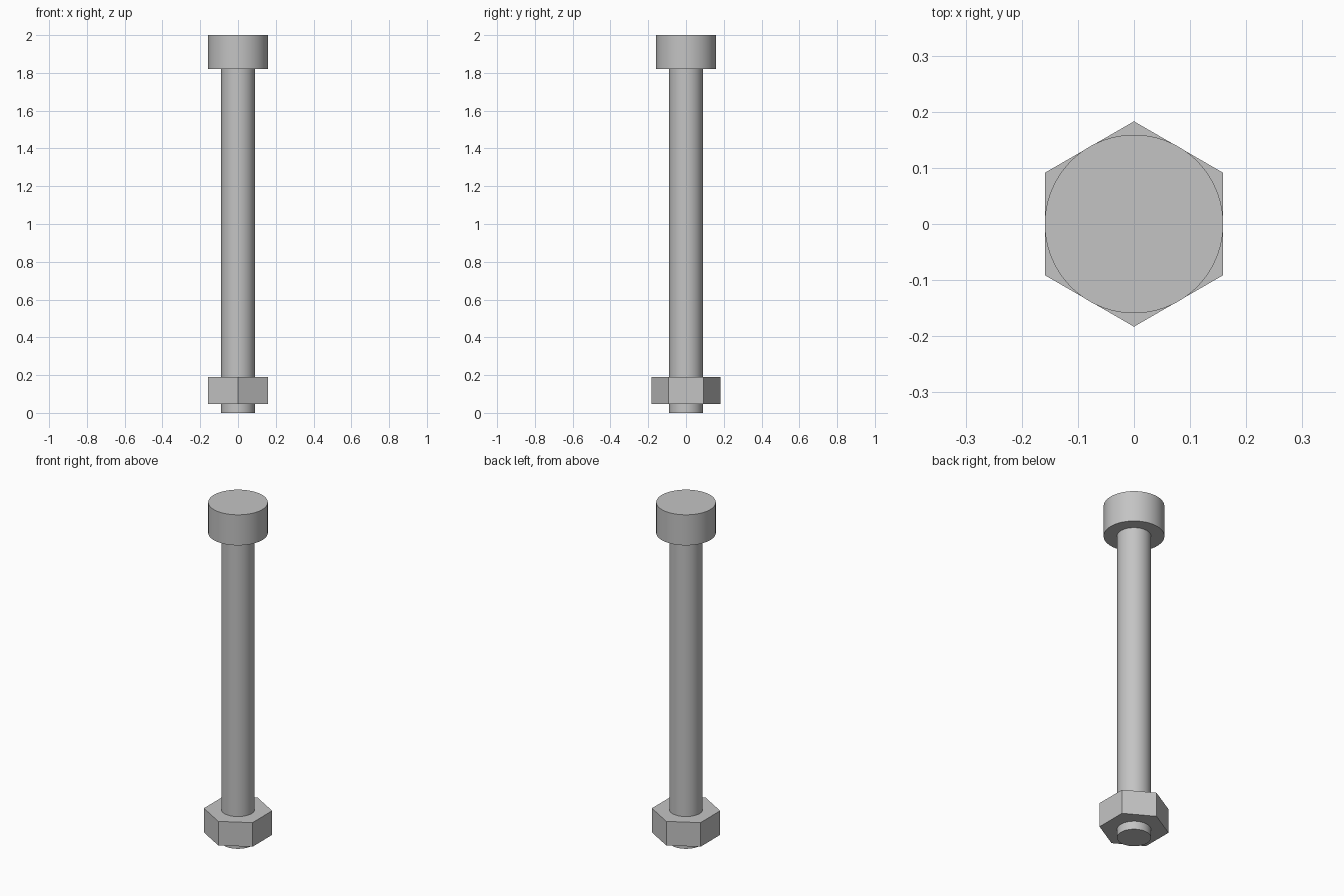
import bpy
import math

cube = bpy.data.objects.get("Cube")
if cube:
    bpy.data.objects.remove(cube, do_unlink=True)

# Single plain steel colour
steel = bpy.data.materials.new("steel_grey")
steel.use_nodes = True
colour = (0.55, 0.55, 0.55, 1)
steel.diffuse_color = colour
steel.node_tree.nodes["Principled BSDF"].inputs["Base Color"].default_value = colour


def prism(name, sides, radius, bottom, top):
    """Upright cylinder or prism between two heights."""
    bpy.ops.mesh.primitive_cylinder_add(
        vertices=sides, radius=radius, depth=top - bottom,
        location=(0, 0, (bottom + top) / 2))
    part = bpy.context.object
    part.name = name
    part.data.materials.append(steel)
    bpy.ops.object.shade_smooth_by_angle(angle=math.radians(30))
    return part


# Round head, long shank and hexagonal nut with corners front and back
prism("bolt_head", 96, 0.159, 1.82, 2.0)
prism("shank", 96, 0.089, 0.0, 1.83)
prism("hex_nut", 6, 0.183, 0.048, 0.19)
